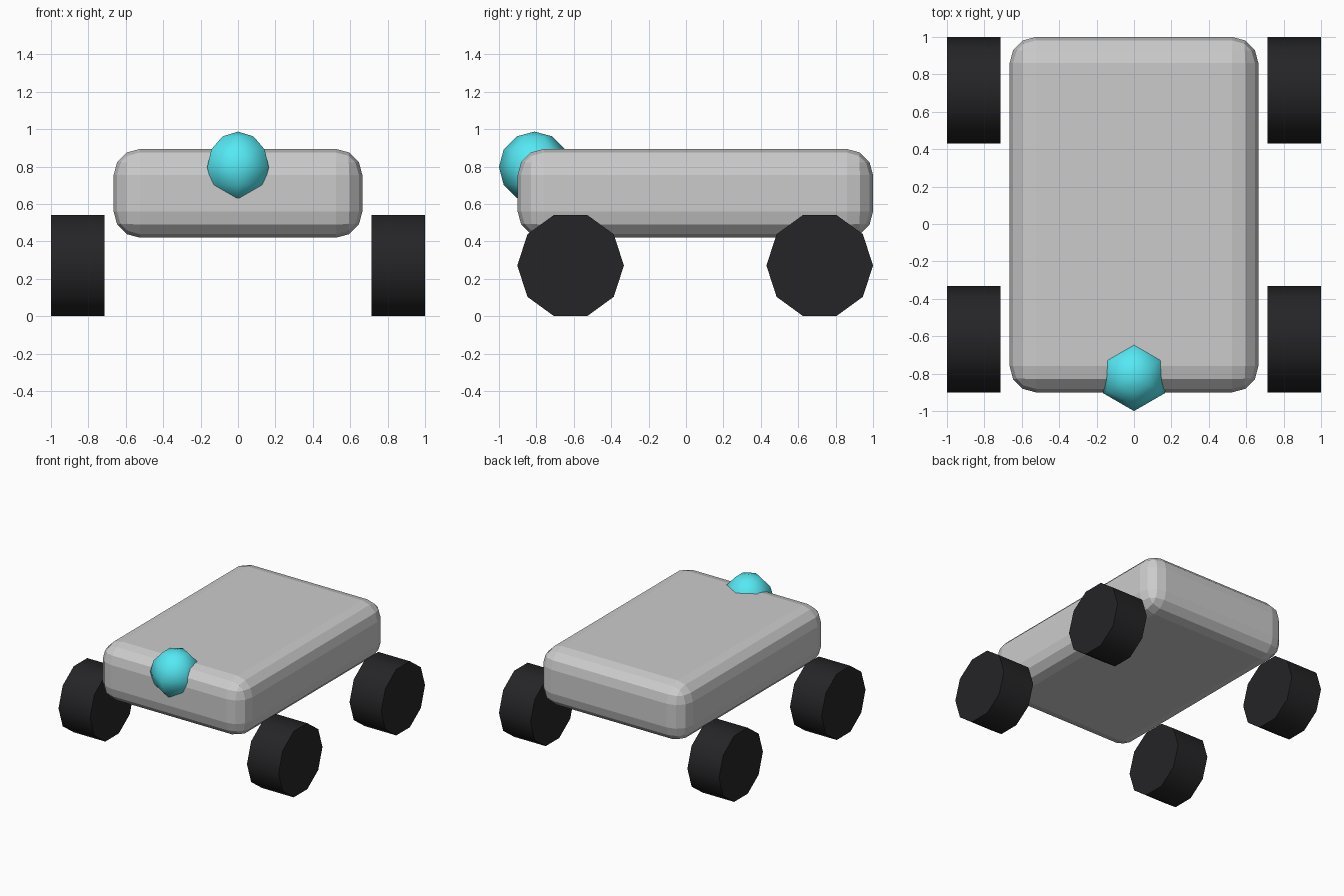
import bpy
from math import pi, radians

if "Cube" in bpy.data.objects:
    bpy.data.objects.remove(bpy.data.objects["Cube"])


def material(name, rgb):
    m = bpy.data.materials.new(name)
    m.diffuse_color = (*rgb, 1)
    m.use_nodes = True
    m.node_tree.nodes["Principled BSDF"].inputs["Base Color"].default_value = m.diffuse_color
    return m


rubber = material("rubber", (0.018, 0.018, 0.02))
cyan = material("cyan", (0.09, 0.81, 0.90))

# Rounded chassis block with faceted bevels
bpy.ops.mesh.primitive_cube_add(size=1, location=(0, 0.05, 0.657))
body = bpy.context.object
body.name = "body"
body.scale = (1.33, 1.90, 0.474)
bpy.ops.object.transform_apply(location=False, rotation=False, scale=True)
bevel = body.modifiers.new("rounded_edges", 'BEVEL')
bevel.width = 0.14
bevel.segments = 3

# Four ten-sided wheels, flat side down, detached from the body
R, WIDTH = 0.285, 0.287
for end, y in (("front", -0.617), ("rear", 0.715)):
    for side, s in (("left", -1), ("right", 1)):
        bpy.ops.mesh.primitive_cylinder_add(
            vertices=10, radius=R, depth=WIDTH,
            location=(s * (1 - WIDTH / 2), y, 0.271), rotation=(0, pi / 2, 0))
        wheel = bpy.context.object
        wheel.name = f"{end}_{side}_wheel"
        wheel.data.materials.append(rubber)
        bpy.ops.object.shade_smooth_by_angle(angle=radians(40))

# Round lamp set into the front top edge
bpy.ops.mesh.primitive_uv_sphere_add(segments=6, ring_count=6, radius=0.19,
                                     location=(0, -0.81, 0.797))
lamp = bpy.context.object
lamp.name = "front_lamp"
lamp.data.materials.append(cyan)
bpy.ops.object.shade_smooth()
